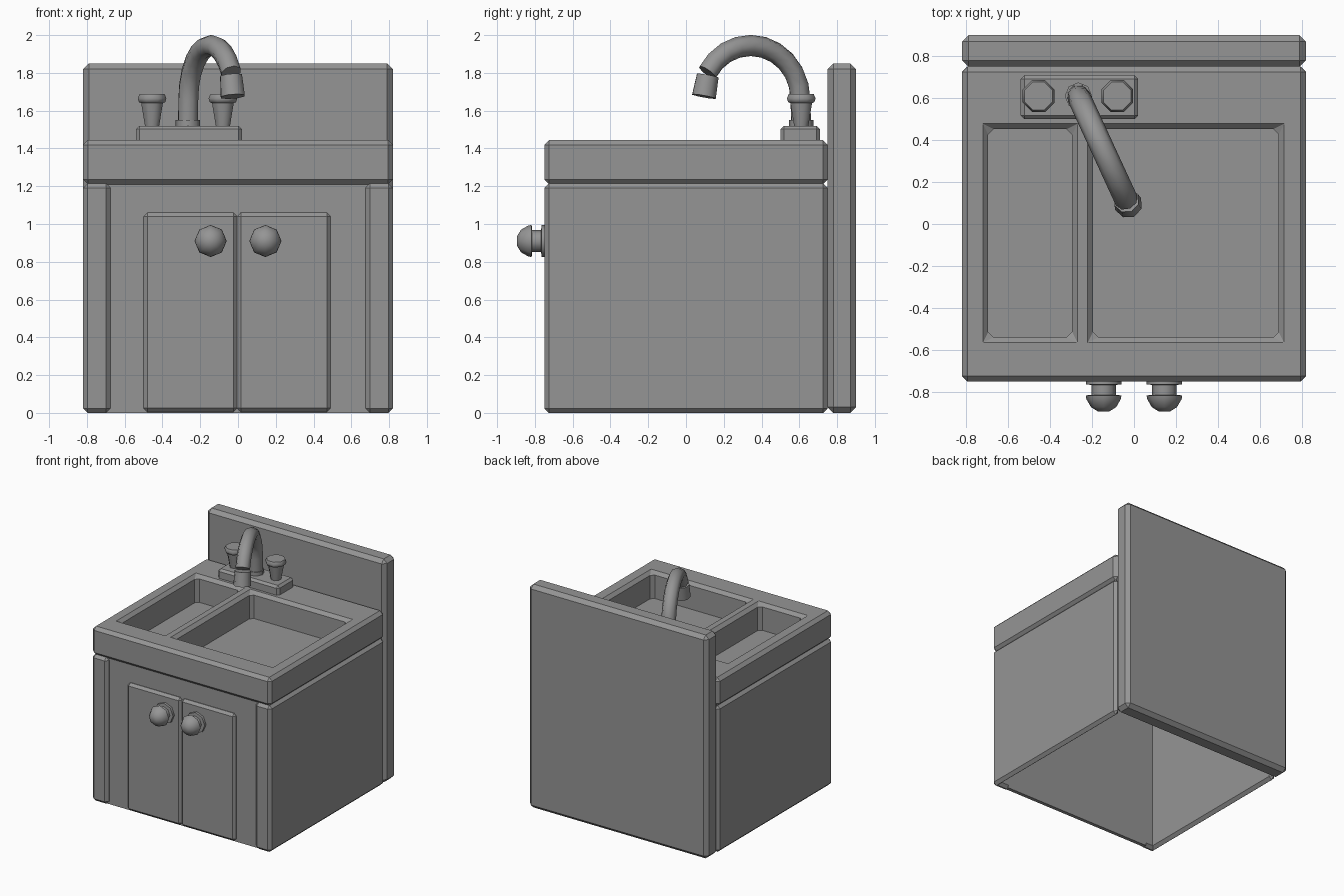
import bpy, bmesh, math
from mathutils import Vector

cube = bpy.data.objects.get("Cube")
if cube:
    bpy.data.objects.remove(cube, do_unlink=True)

grey = bpy.data.materials.new("plain grey")
grey.use_nodes = True
tone = (0.3, 0.3, 0.3, 1)
grey.diffuse_color = tone
grey.node_tree.nodes["Principled BSDF"].inputs["Base Color"].default_value = tone


def finish(bm, name, smooth=None):
    bmesh.ops.recalc_face_normals(bm, faces=bm.faces)
    mesh = bpy.data.meshes.new(name)
    bm.to_mesh(mesh)
    bm.free()
    mesh.materials.append(grey)
    obj = bpy.data.objects.new(name, mesh)
    bpy.context.collection.objects.link(obj)
    if smooth:
        bpy.ops.object.select_all(action="DESELECT")
        obj.select_set(True)
        bpy.context.view_layer.objects.active = obj
        bpy.ops.object.shade_smooth_by_angle(angle=math.radians(smooth))
    return obj


def chamfer(bm, width, keep=lambda e: True):
    bm.normal_update()
    edges = [e for e in bm.edges if e.calc_face_angle(0) > 0.5 and keep(e)]
    bmesh.ops.bevel(bm, geom=edges, offset=width, segments=1, affect="EDGES")


def prism(outline, z0, z1):
    bm = bmesh.new()
    face = bm.faces.new([bm.verts.new((x, y, z0)) for x, y in outline])
    top = bmesh.ops.extrude_face_region(bm, geom=[face], use_keep_orig=True)
    verts = [g for g in top["geom"] if isinstance(g, bmesh.types.BMVert)]
    bmesh.ops.translate(bm, verts=verts, vec=(0, 0, z1 - z0))
    bmesh.ops.recalc_face_normals(bm, faces=bm.faces)
    return bm


def block(x0, x1, y0, y1, z0, z1):
    return prism([(x0, y0), (x1, y0), (x1, y1), (x0, y1)], z0, z1)


def lathe(name, profile, origin, axis, sides=8, smooth=50, turn=0):
    """Turn (radius, distance) points around an axis."""
    bm = bmesh.new()
    rot = Vector(axis).to_track_quat("Z", "Y")
    rings = []
    for r, h in profile:
        angles = [math.tau * i / sides + turn for i in range(sides)]
        rings.append([bm.verts.new(Vector(origin) + rot @ Vector(
            (r * math.cos(a), r * math.sin(a), h))) for a in angles])
    for a, b in zip(rings, rings[1:]):
        for i in range(sides):
            j = (i + 1) % sides
            bm.faces.new((a[i], a[j], b[j], b[i]))
    bm.faces.new(rings[0])
    bm.faces.new(rings[-1])
    return finish(bm, name, smooth)


# Cabinet sides, each with a return that forms the front post
for side, s in (("left", 1), ("right", -1)):
    bm = prism([(s * x, y) for x, y in (
        (0.82, -0.75), (0.82, 0.75), (0.77, 0.75),
        (0.77, -0.69), (0.675, -0.69), (0.675, -0.75))], 0, 1.215)
    chamfer(bm, 0.024, lambda e: e.is_convex)
    finish(bm, side + "_cabinet_side")

# Recessed front panel and doors
finish(block(-0.7, 0.7, -0.72, -0.69, 0, 1.22), "front_panel")
for side, x0, x1 in (("right", -0.5, -0.005), ("left", -0.005, 0.49)):
    bm = block(x0, x1, -0.745, -0.7, 0.005, 1.06)
    chamfer(bm, 0.02)
    finish(bm, side + "_door")

# Door knobs
knob = [(0.085, 0), (0.085, 0.02), (0.058, 0.022), (0.058, 0.07),
        (0.085, 0.072), (0.082, 0.09), (0.06, 0.128), (0.025, 0.15)]
for side, s in (("left", 1), ("right", -1)):
    lathe(side + "_knob", knob, (s * 0.145, -0.745, 0.91), (0, -1, 0))

# Backsplash
bm = block(-0.82, 0.82, 0.75, 0.9, 0, 1.85)
chamfer(bm, 0.03)
finish(bm, "backsplash")

# Counter with two sunken basins
basins = [(-0.695, -0.295), (-0.195, 0.69)]
front, back, floor = -0.54, 0.452, 1.225
bm = block(-0.82, 0.82, -0.75, 0.75, 1.21, 1.445)
cuts = [((x, 0, 0), (1, 0, 0)) for pair in basins for x in pair]
cuts += [((0, y, 0), (0, 1, 0)) for y in (front, back)]
for co, no in cuts:
    bmesh.ops.bisect_plane(bm, geom=bm.verts[:] + bm.edges[:] + bm.faces[:],
                           plane_co=co, plane_no=no)
for x0, x1 in basins:
    pit = [f for f in bm.faces if f.calc_center_median().z > 1.44
           and x0 < f.calc_center_median().x < x1
           and front < f.calc_center_median().y < back]
    sunk = bmesh.ops.extrude_face_region(bm, geom=pit)
    bmesh.ops.delete(bm, geom=[f for f in pit if f.is_valid], context="FACES_ONLY")
    verts = [g for g in sunk["geom"] if isinstance(g, bmesh.types.BMVert)]
    bmesh.ops.translate(bm, verts=verts, vec=(0, 0, floor - 1.445))
bmesh.ops.recalc_face_normals(bm, faces=bm.faces)
chamfer(bm, 0.026, lambda e: any(abs(v.co.z - floor) > 0.001 for v in e.verts))
finish(bm, "counter")

# Tap base plate and handles
bm = block(-0.54, 0.02, 0.5, 0.71, 1.44, 1.52)
chamfer(bm, 0.018, lambda e: max(v.co.z for v in e.verts) > 1.5)
finish(bm, "tap_base")
handle = [(0.04, 0), (0.062, 0.125), (0.075, 0.13), (0.082, 0.15), (0.072, 0.172)]
for side, x in (("right", -0.455), ("left", -0.08)):
    lathe(side + "_tap_handle", handle, (x, 0.61, 1.515), (0, 0, 1),
          turn=math.pi / 8)

# Spout: collar, swept pipe and nozzle
foot = Vector((-0.265, 0.61, 0))
reach = Vector((0.235, -0.51, 0)).normalized()


def on_arc(s, z):
    return foot + reach * s + Vector((0, 0, z))


lathe("spout_collar", [(0.065, 0), (0.065, 0.035)], on_arc(0, 1.515), (0, 0, 1))
path = [on_arc(0, 1.52)]
for i in range(11):
    a = math.pi - i * math.radians(150) / 10
    path.append(on_arc(0.295 + 0.29 * math.cos(a), 1.66 + 0.285 * math.sin(a)))
curve = bpy.data.curves.new("spout_pipe", "CURVE")
curve.dimensions = "3D"
curve.bevel_depth = 0.056
curve.bevel_resolution = 2
curve.use_fill_caps = True
spline = curve.splines.new("POLY")
spline.points.add(len(path) - 1)
for point, co in zip(spline.points, path):
    point.co = (*co, 1)
pipe = bpy.data.objects.new("spout_pipe", curve)
curve.materials.append(grey)
bpy.context.collection.objects.link(pipe)
bpy.ops.object.select_all(action="DESELECT")
pipe.select_set(True)
bpy.context.view_layer.objects.active = pipe
bpy.ops.object.convert(target="MESH")
bpy.ops.object.shade_smooth_by_angle(angle=math.radians(50))

tip, end = on_arc(0.545, 1.785), on_arc(0.567, 1.675)
lathe("spout_nozzle", [(0.062, 0), (0.068, (end - tip).length)], tip, end - tip)
